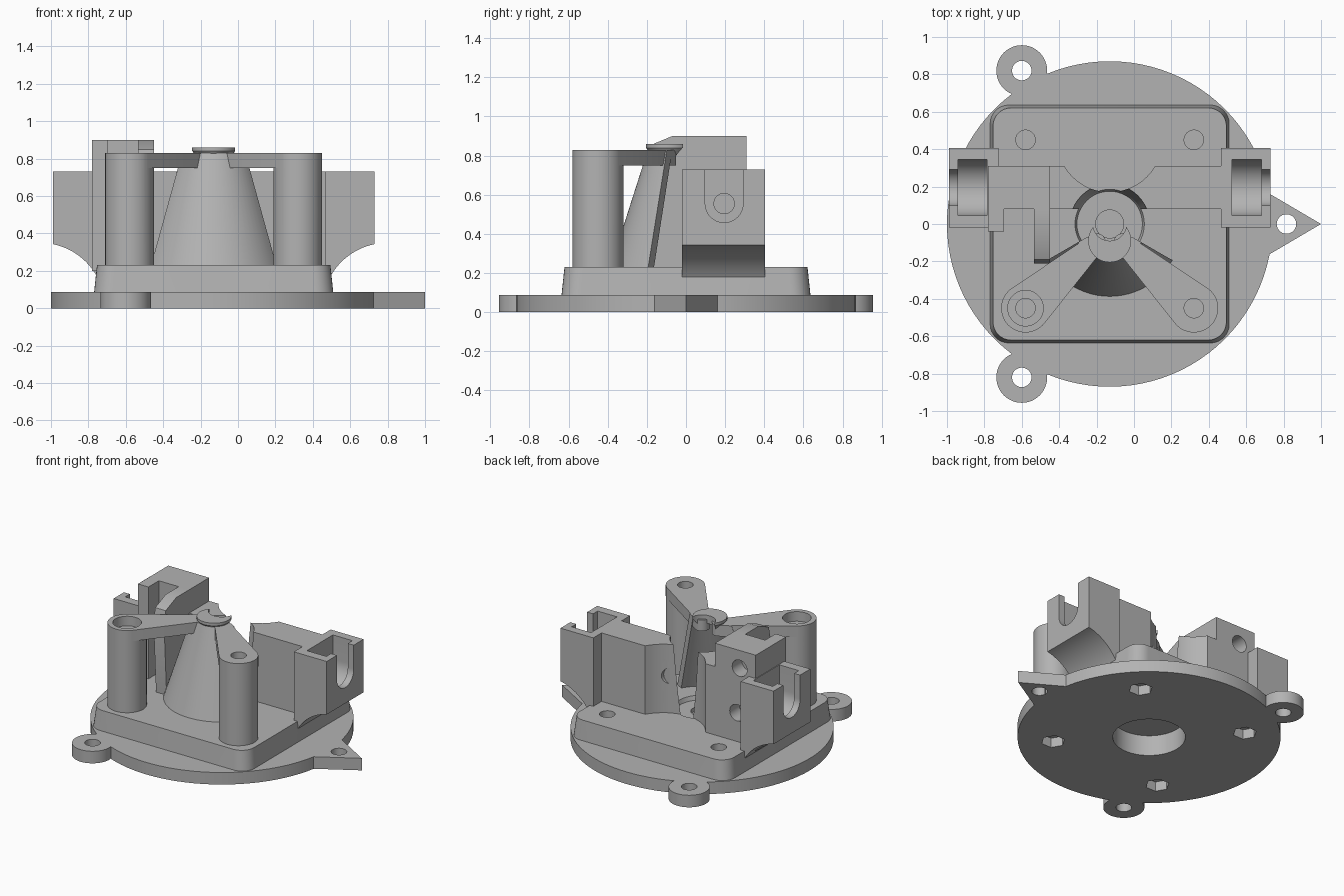
import bpy, bmesh, math
from mathutils import Matrix, Vector

old = bpy.data.objects.get("Cube")
if old:
    bpy.data.objects.remove(old, do_unlink=True)

CX = -0.13  # axis of the round base
grey = bpy.data.materials.new("plastic grey")
grey.use_nodes = True
COLOUR = (0.45, 0.45, 0.45, 1)
grey.diffuse_color = COLOUR
grey.node_tree.nodes["Principled BSDF"].inputs["Base Color"].default_value = COLOUR
parts = []


def make(name, bm):
    bmesh.ops.recalc_face_normals(bm, faces=bm.faces)
    me = bpy.data.meshes.new(name)
    bm.to_mesh(me)
    bm.free()
    me.materials.append(grey)
    ob = bpy.data.objects.new(name, me)
    bpy.context.scene.collection.objects.link(ob)
    parts.append(ob)
    return ob


def box(name, x0, x1, y0, y1, z0, z1):
    return prism(name, [(x0, y0), (x1, y0), (x1, y1), (x0, y1)], z0, z1)


def prism(name, pts, a, b, axis="Z", scale=(1, 1), mid=(0, 0)):
    """Extrude a closed outline from a to b; the far end may be tapered."""
    def put(u, v, w):
        return {"Z": (u, v, w), "X": (w, u, v), "Y": (u, w, v)}[axis]
    bm = bmesh.new()
    low = [bm.verts.new(put(u, v, a)) for u, v in pts]
    high = [bm.verts.new(put(mid[0] + (u - mid[0]) * scale[0],
                             mid[1] + (v - mid[1]) * scale[1], b)) for u, v in pts]
    bm.faces.new(low)
    bm.faces.new(high)
    for i in range(len(pts)):
        j = (i + 1) % len(pts)
        bm.faces.new((low[i], low[j], high[j], high[i]))
    return make(name, bm)


def circle(u, v, r, n=48, start=0.0, sweep=2 * math.pi):
    m = n if sweep > 6.2 else n + 1
    return [(u + r * math.cos(start + sweep * i / n),
             v + r * math.sin(start + sweep * i / n)) for i in range(m)]


def rod(name, u, v, r, a, b, axis="Z", n=48, r2=None):
    k = (r2 or r) / r
    return prism(name, circle(u, v, r, n), a, b, axis, (k, k), (u, v))


def capsule(name, p, r, q, s, z0, z1):
    """Outline wrapped tightly round two circles."""
    d = Vector(q) - Vector(p)
    ang, spread = math.atan2(d.y, d.x), math.acos((r - s) / d.length)
    pts = circle(*p, r, 28, ang + spread, 2 * (math.pi - spread))
    pts += circle(*q, s, 12, ang - spread, 2 * spread)
    return prism(name, pts, z0, z1)


def combine(ob, tool, op="DIFFERENCE"):
    mod = ob.modifiers.new("shape", "BOOLEAN")
    mod.operation, mod.solver, mod.object = op, "EXACT", tool
    bpy.context.view_layer.update()
    dg = bpy.context.evaluated_depsgraph_get()
    me = bpy.data.meshes.new_from_object(ob.evaluated_get(dg))
    ob.modifiers.clear()
    ob.data = me
    parts.remove(tool)
    bpy.data.objects.remove(tool, do_unlink=True)


# Round base plate with two ears and a pointed tab
plate = rod("base_plate", CX, 0, 0.87, 0, 0.088, n=96)
for s in (-1, 1):
    combine(plate, rod("ear", -0.6, s * 0.82, 0.136, 0, 0.088), "UNION")
combine(plate, prism("tab", [(0.6, -0.235), (1, 0), (0.6, 0.235)], 0, 0.088), "UNION")
for x, y in ((-0.6, 0.82), (-0.6, -0.82), (0.815, 0)):
    combine(plate, rod("ear_hole", x, y, 0.052, -0.1, 0.2))

# Tapered pedestal with rounded corners
outline = []
for i, (sx, sy) in enumerate(((1, 1), (-1, 1), (-1, -1), (1, -1))):
    outline += circle(CX + sx * 0.54, sy * 0.537, 0.1, 8, i * math.pi / 2, math.pi / 2)
pedestal = prism("pedestal", outline, 0.08, 0.23, "Z", (0.975, 0.975), (CX, 0))
combine(plate, pedestal, "UNION")

# Front posts with screw holes
screws = [(CX + sx * 0.45, sy * 0.45) for sx in (-1, 1) for sy in (-1, 1)]
for x, y in screws:
    combine(plate, rod("nut_pocket", x, y, 0.08, -0.1, 0.07, n=6))
    if y > 0:
        combine(plate, rod("screw_hole", x, y, 0.052, 0.12, 0.4))
for s, name in ((-1, "right_front_post"), (1, "left_front_post")):
    x = CX + s * 0.45
    post = rod(name, x, -0.45, 0.13, 0.22, 0.83)
    arm = capsule("arm", (x, -0.45), 0.13, (CX + s * 0.07, -0.1), 0.05, 0.75, 0.83)
    combine(post, arm, "UNION")
    combine(post, rod("hole", x, -0.45, 0.052, 0.5, 1))
    if s < 0:
        combine(post, rod("counterbore", x, -0.45, 0.095, 0.76, 1))

# Central opening underneath and shallow pit on top
combine(plate, rod("bottom_opening", CX, 0, 0.24, -0.1, 0.15, n=64))
combine(plate, rod("pit", CX, 0, 0.175, 0.2, 0.3, r2=0.21))
combine(plate, rod("pit_dimple", CX, 0, 0.075, 0.17, 0.3))

# Conical shield: a third of a hollow cone
bm = bmesh.new()
rings = []
N = 24
for i in range(N + 1):
    a = math.radians(-150 + 120 * i / N)
    rings.append([bm.verts.new((CX + r * math.cos(a), r * math.sin(a), z))
                  for r, z in ((0.39, 0.22), (0.195, 0.83), (0.14, 0.83), (0.33, 0.22))])
for p, q in zip(rings, rings[1:]):
    for k in range(4):
        bm.faces.new((p[k], p[(k + 1) % 4], q[(k + 1) % 4], q[k]))
bm.faces.new(rings[0])
bm.faces.new(rings[-1])
make("cone_shield", bm)

# Crescent cap over the shield
cap = rod("crescent_cap", CX, -0.09, 0.115, 0.84, 0.86)
combine(cap, rod("cap_taper", CX, -0.09, 0.085, 0.8, 0.841, r2=0.115), "UNION")
combine(cap, rod("cap_notch", CX, 0, 0.09, 0.7, 1))

# Back wall, tall tower and brace
wall = box("back_wall", -0.74, 0.48, 0.08, 0.31, 0.22, 0.73)
combine(wall, box("tower", -0.78, -0.45, 0.08, 0.31, 0.2, 0.9), "UNION")
combine(wall, box("tower_flange", -0.78, -0.695, -0.04, 0.2, 0.2, 0.9), "UNION")
brace = [(0.1, 0.22), (0.1, 0.9), (-0.07, 0.9), (-0.19, 0.85), (-0.21, 0.76), (-0.18, 0.22)]
combine(wall, prism("brace", brace, -0.535, -0.45, "X"), "UNION")
combine(wall, rod("centre_gap", CX, 0, 0.175, 0.1, 1, r2=0.23))
combine(wall, rod("rear_gap", CX, 0.45, 0.28, 0.1, 1))
for x, z in ((-0.65, 0.77), (-0.63, 0.44), (-0.02, 0.5)):
    combine(wall, rod("rear_hole", x, z, 0.06, 0.2, 0.5, "Y", 32))

# Side holders: pocket, slotted outer wall, scooped underside
def u_slot(name, r, x0, x1):
    pts = circle(0.195, 0.555, r, 24, math.pi, math.pi) + [(0.195 + r, 1), (0.195 - r, 1)]
    return prism(name, pts, x0, x1, "X")


for s, name in ((-1, "right_holder"), (1, "left_holder")):
    def span(a, b):
        return sorted((CX + s * a, CX + s * b))
    x0, x1 = span(0.595, 0.86)
    holder = box(name, x0, x1, -0.02, 0.405, 0.15, 0.73)
    combine(holder, rod("scoop", CX + s * 0.93, 0, 0.35, -0.2, 0.6, "Y", 96))
    combine(holder, u_slot("pocket", 0.15, *span(0.655, 0.812)))
    combine(holder, u_slot("slot", 0.097, *span(0.8, 0.9)))
    combine(holder, rod("shaft_hole", 0.195, 0.555, 0.052, *span(0.5, 0.7), "X", 32))
    combine(wall, rod("shaft_hole", 0.195, 0.555, 0.052, *span(0.2, 0.7), "X", 32))
    if s < 0:
        combine(wall, u_slot("tower_pocket", 0.15, *span(0.655, 0.812)))

# Smooth round surfaces, keep edges sharp
bpy.ops.object.select_all(action="DESELECT")
for ob in parts:
    ob.select_set(True)
bpy.context.view_layer.objects.active = parts[0]
bpy.ops.object.shade_smooth_by_angle(angle=math.radians(25))
